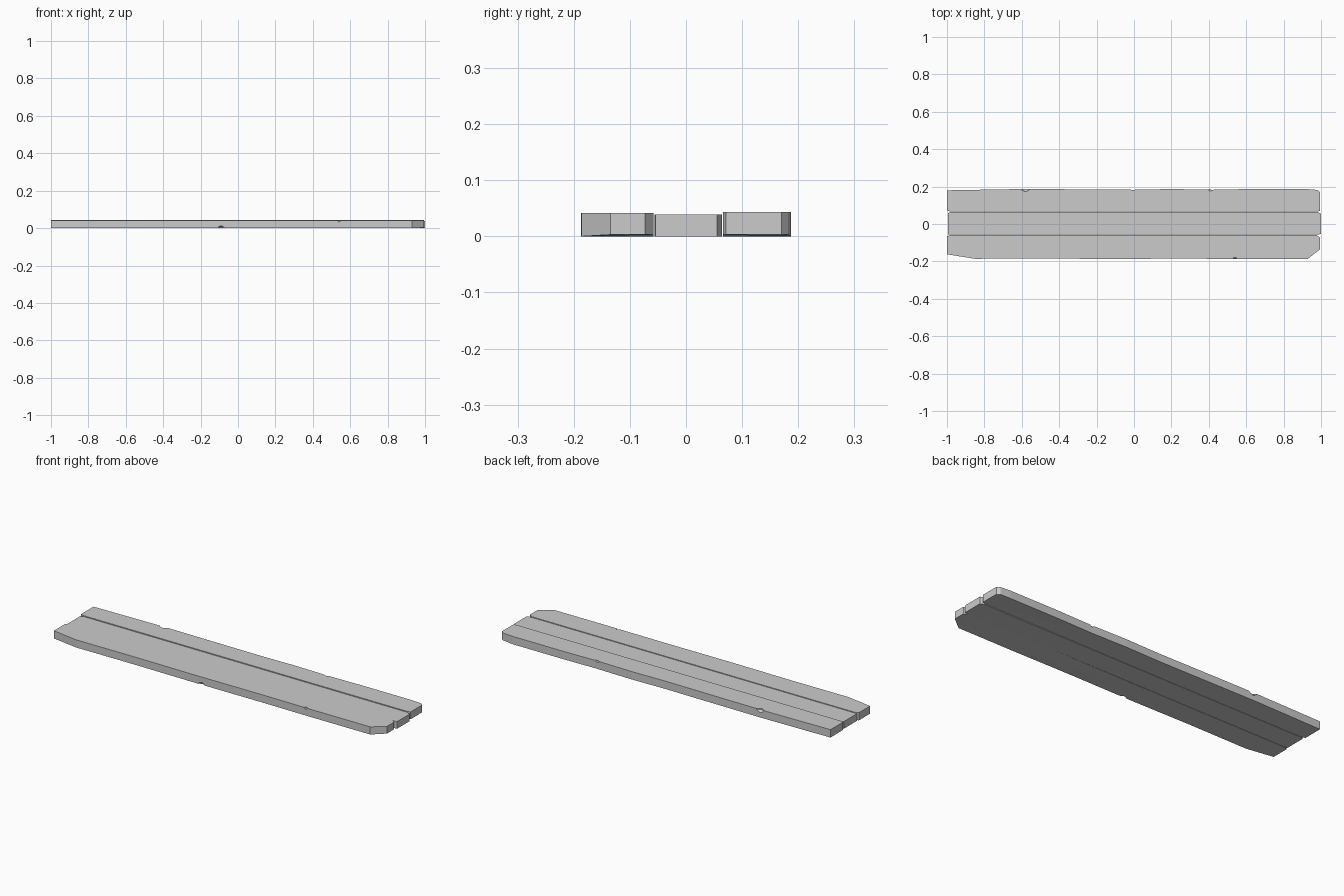
import bpy, bmesh
from math import radians
from mathutils import Matrix

if "Cube" in bpy.data.objects:
    bpy.data.objects.remove(bpy.data.objects["Cube"])


def plank(name, outline, top, lift=0.0):
    """Extrude a plan outline; lift raises the bottom slightly at the +x end."""
    bm = bmesh.new()
    face = bm.faces.new([bm.verts.new((x, y, 0)) for x, y in outline])
    ext = bmesh.ops.extrude_face_region(bm, geom=[face])
    tops = [v for v in ext["geom"] if isinstance(v, bmesh.types.BMVert)]
    for v in bm.verts:
        if v in tops:
            v.co.z = top
        elif v.co.x > 0.97:
            v.co.z = lift
    bmesh.ops.recalc_face_normals(bm, faces=bm.faces)
    bmesh.ops.triangulate(bm, faces=[f for f in bm.faces if len(f.verts) > 4])
    me = bpy.data.meshes.new(name)
    bm.to_mesh(me)
    bm.free()
    ob = bpy.data.objects.new(name, me)
    bpy.context.collection.objects.link(ob)
    return ob


def chip(ob, pos, radius):
    """Knock a small angular chip out of a plank edge."""
    bm = bmesh.new()
    mat = Matrix.Translation(pos) @ Matrix.Diagonal((*radius, 1))
    bmesh.ops.create_icosphere(bm, subdivisions=1, radius=1, matrix=mat @ Matrix.Rotation(radians(20), 4, 'Z'))
    me = bpy.data.meshes.new("chip_cutter")
    bm.to_mesh(me)
    bm.free()
    cut = bpy.data.objects.new("chip_cutter", me)
    bpy.context.collection.objects.link(cut)
    cut.hide_render = True
    cut.hide_set(True)
    mod = ob.modifiers.new("chip", 'BOOLEAN')
    mod.operation = 'DIFFERENCE'
    mod.solver = 'EXACT'
    mod.object = cut


# Front board with broken corners
front = plank("front_board", [
    (-1, -0.162), (-0.85, -0.186), (-0.5, -0.184), (-0.15, -0.187), (0.25, -0.185),
    (0.6, -0.187), (0.93, -0.186), (0.995, -0.135), (0.995, -0.073), (0.975, -0.058),
    (0.0, -0.058), (-0.98, -0.058), (-1, -0.066)], 0.042, 0.003)

# Middle board, slightly lower
middle = plank("middle_board", [
    (-0.995, -0.056), (0.0, -0.056), (0.98, -0.056), (1, -0.054),
    (1, 0.055), (0.98, 0.064), (0.0, 0.064), (-0.98, 0.064), (-0.995, 0.058)], 0.039)

# Back board with an uneven edge
back = plank("back_board", [
    (-1, 0.073), (-0.98, 0.066), (0.0, 0.066), (0.98, 0.066), (0.995, 0.071),
    (0.995, 0.17), (0.98, 0.182), (0.92, 0.187), (0.62, 0.187), (0.42, 0.183),
    (0.2, 0.187), (0.0, 0.183), (-0.4, 0.186), (-0.6, 0.187), (-0.83, 0.183), (-1, 0.18)],
    0.043, 0.003)

# Edge chips
chip(back, (-0.58, 0.19, 0.047), (0.026, 0.02, 0.022))
chip(back, (0.41, 0.188, 0.046), (0.018, 0.014, 0.014))
chip(front, (-0.09, -0.189, -0.003), (0.02, 0.014, 0.018))
chip(front, (0.54, -0.189, 0.045), (0.013, 0.014, 0.014))
